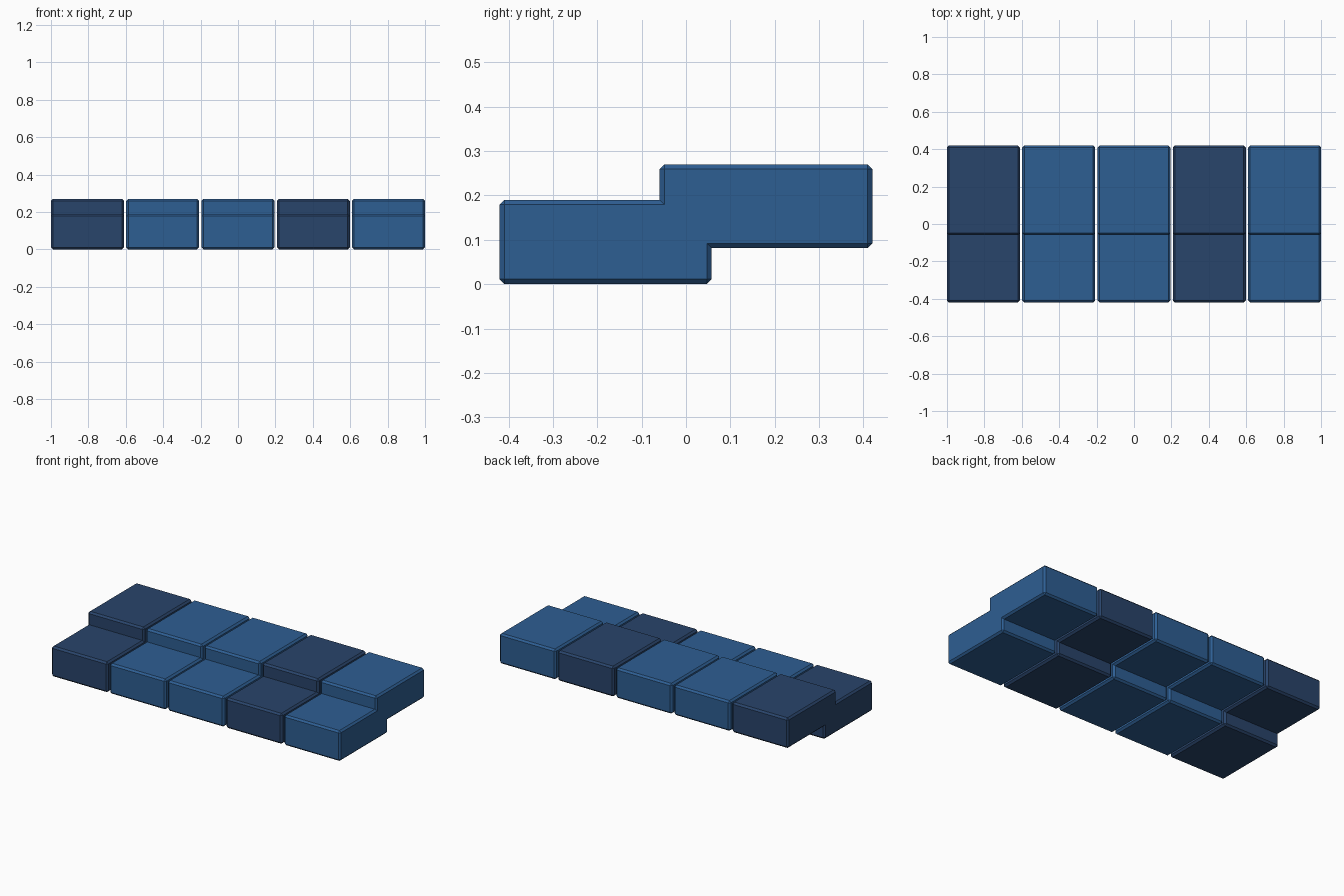
import bpy, bmesh

if "Cube" in bpy.data.objects:
    bpy.data.objects.remove(bpy.data.objects["Cube"])


def material(name, color):
    m = bpy.data.materials.new(name)
    m.diffuse_color = color
    m.use_nodes = True
    m.node_tree.nodes["Principled BSDF"].inputs["Base Color"].default_value = m.diffuse_color
    return m


light = material("blue", (0.027, 0.112, 0.29, 1))
dark = material("dark_blue", (0.022, 0.058, 0.145, 1))

WIDTH, PITCH, CHAMFER = 0.39, 0.4025, 0.011

# Stepped side profile (y, z): low front tread, raised back tread
PROFILE = [(-0.42, 0), (0.058, 0), (0.058, 0.081), (0.42, 0.081),
           (0.42, 0.27), (-0.06, 0.27), (-0.06, 0.19), (-0.42, 0.19)]
CONCAVE = {PROFILE[2], PROFILE[6]}


def stepped_block(name, x, mat):
    bm = bmesh.new()
    left = [bm.verts.new((-WIDTH / 2, y, z)) for y, z in PROFILE]
    right = [bm.verts.new((WIDTH / 2, y, z)) for y, z in PROFILE]
    inner = {v for side in (left, right)
             for v, p in zip(side, PROFILE) if p in CONCAVE}
    n = len(PROFILE)
    bm.faces.new(left)
    bm.faces.new(right)
    for i in range(n):
        j = (i + 1) % n
        bm.faces.new((left[i], left[j], right[j], right[i]))
    bmesh.ops.recalc_face_normals(bm, faces=bm.faces)
    # Chamfer every edge except the two inside corners of the step
    edges = [e for e in bm.edges if not all(v in inner for v in e.verts)]
    bmesh.ops.bevel(bm, geom=edges, offset=CHAMFER, offset_type='OFFSET',
                    segments=1, profile=0.5, affect='EDGES')
    mesh = bpy.data.meshes.new(name)
    bm.to_mesh(mesh)
    bm.free()
    mesh.materials.append(mat)
    ob = bpy.data.objects.new(name, mesh)
    ob.location.x = x
    bpy.context.collection.objects.link(ob)


# Row of five stepped blocks; first and fourth are darker
for i in range(5):
    stepped_block(f"stepped_block_{i + 1}", (i - 2) * PITCH,
                  dark if i in (0, 3) else light)
